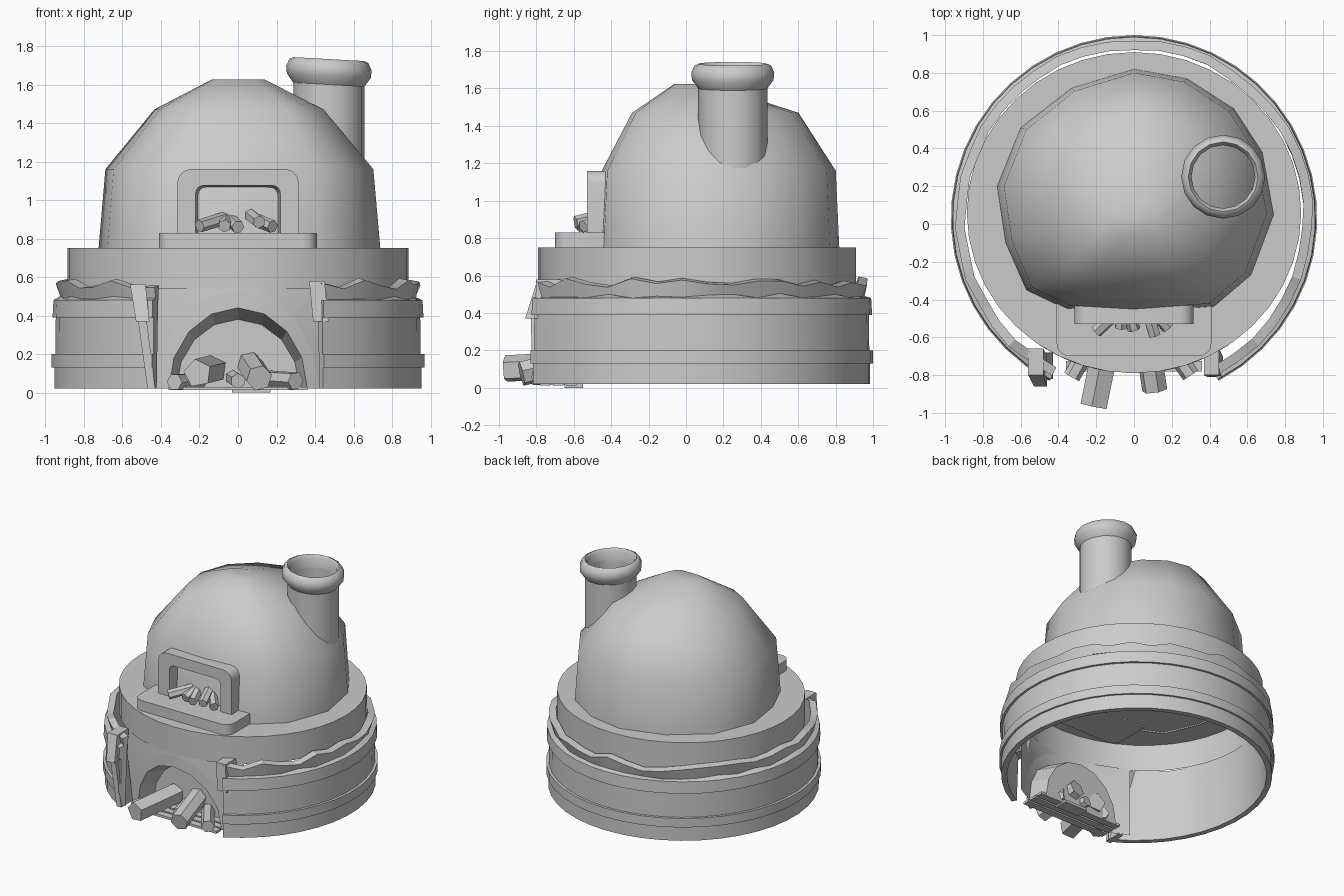
import bpy, bmesh, random
from math import sin, cos, pi, sqrt, radians
from mathutils import Vector

random.seed(4)
old = bpy.data.objects.get("Cube")
if old:
    bpy.data.objects.remove(old)

clay = bpy.data.materials.new("clay_grey")
clay.use_nodes = True
GREY = (0.6, 0.6, 0.6, 1)
clay.diffuse_color = GREY
clay.node_tree.nodes["Principled BSDF"].inputs["Base Color"].default_value = GREY


def grid(name, rows, loop=False, wrap=False, caps=(), angle=30):
    """Skin rows of points; loop closes each row, wrap joins last row to first."""
    bm = bmesh.new()
    vs = [[bm.verts.new(p) for p in row] for row in rows]
    n, m = len(rows), len(rows[0])
    for i in range(n if wrap else n - 1):
        for j in range(m if loop else m - 1):
            a, b = vs[i], vs[(i + 1) % n]
            k = (j + 1) % m
            bm.faces.new((a[j], a[k], b[k], b[j]))
    for c in caps:
        bm.faces.new(vs[c])
    if wrap and not loop:
        for j in (0, m - 1):
            bm.faces.new([r[j] for r in vs])
    bmesh.ops.recalc_face_normals(bm, faces=bm.faces)
    me = bpy.data.meshes.new(name)
    bm.to_mesh(me)
    bm.free()
    me.materials.append(clay)
    ob = bpy.data.objects.new(name, me)
    bpy.context.collection.objects.link(ob)
    bpy.ops.object.select_all(action='DESELECT')
    ob.select_set(True)
    bpy.context.view_layer.objects.active = ob
    bpy.ops.object.shade_smooth_by_angle(angle=radians(angle))
    return ob


def ring(cx, cy, rx, ry, z, n):
    return [(cx + rx * sin(2 * pi * i / n), cy + ry * cos(2 * pi * i / n), z) for i in range(n)]


def log(name, start, end, r, sides=6):
    a, b = Vector(start), Vector(end)
    d = (b - a).normalized()
    u = d.cross(Vector((0, 0, 1))).normalized()
    v = u.cross(d)
    turn = random.random()
    rows = []
    for p in (a, b):
        rows.append([p + r * (u * cos(turn + 2 * pi * i / sides) + v * sin(turn + 2 * pi * i / sides))
                     for i in range(sides)])
    return grid(name, rows, loop=True, caps=(0, 1))


def slab(name, low, high, z0, z1):
    """Prism between two four-point outlines."""
    return grid(name, [[(x, y, z0) for x, y in low], [(x, y, z1) for x, y in high]],
                loop=True, caps=(0, 1))


def rect(x0, x1, y0, y1):
    return [(x0, y0), (x1, y0), (x1, y1), (x0, y1)]


# Banded outer shell, open at the front, with a ragged upper edge
PROFILE = [(.955, .02), (.955, .13), (.97, .13), (.97, .2), (.95, .2), (.948, .39),
           (.965, .39), (.96, .48), (.925, .49), (.945, .55), (.895, .56), (.9, .45), (.915, .02)]
STEPS = 36
angles = [-152.5 + 305 * i / STEPS for i in range(STEPS + 1)]
rows = []
for r, z in PROFILE:
    row = []
    for i, a in enumerate(angles):
        t = radians(a)
        row.append((r * sin(t), .03 + r * cos(t), z))
    rows.append(row)
for i in range(STEPS + 1):
    dz, dr = random.uniform(-.015, .035), random.uniform(-.008, .008)
    for k in (9, 10):
        x, y, z = rows[k][i]
        rows[k][i] = (x * (1 + dr), y * (1 + dr), z + dz)
    x, y, z = rows[8][i]
    rows[8][i] = (x, y, z + random.uniform(-.01, .015))
grid("outer_shell", rows, wrap=True)

# Torn ends of the shell beside the fire arch
slab("torn_edge_right", rect(-.47, -.43, -.82, -.68), rect(-.52, -.475, -.83, -.68), .02, .38)
slab("torn_lip_right", rect(-.53, -.46, -.86, -.7), rect(-.56, -.48, -.8, -.66), .37, .56)
slab("torn_lip_left", rect(.39, .47, -.81, -.7), rect(.37, .45, -.8, -.66), .37, .58)

# Upper drum with a flat top
drum = [ring(0, .06, .885, .85, z, 40) for z in (.54, .75)]
grid("upper_drum", drum, loop=True, caps=(1,))


# Curved front wall around the arched fire opening
def front(x):
    return .06 - .85 * sqrt(1 - (x / .885) ** 2)


def arch(w, h, y=None):
    pts = []
    for i in range(9):
        t = pi * i / 8
        x = w * cos(t)
        pts.append((x, front(x) if y is None else y, .02 + h * sin(t)))
    return pts


frame = []
for i in range(9):
    t = pi * i / 8
    s = max(abs(cos(t)), abs(sin(t)))
    x = .5 * cos(t) / s
    frame.append((x, front(x), .02 + .53 * sin(t) / s))
grid("front_wall", [frame, arch(.42, .51)])
rim = arch(.42, .51)
grid("fire_arch", [rim, arch(.36, .42), arch(.32, .36, -.58)], caps=(2,), angle=20)

# Firewood and grate in the lower opening
log("big_log", (-.21, -.965, .1), (-.13, -.57, .12), .075, 5)
log("middle_log", (.11, -.88, .075), (.06, -.55, .15), .068, 6)
log("small_log_right", (-.33, -.81, .055), (-.2, -.58, .06), .045)
log("small_log_left", (.3, -.8, .06), (.15, -.58, .07), .048)
log("back_log", (0, -.74, .06), (-.03, -.55, .08), .04)
for i in range(3):
    y = -.78 + i * .07
    slab("grate_bar", rect(-.36, .36, y, y + .055), rect(-.36, .36, y, y + .055), .012, .03)
slab("grate_foot", rect(-.03, .17, -.65, -.55), rect(-.03, .17, -.65, -.55), 0, .02)

# Faceted dome, slightly uneven in outline
OUTLINE = [(0, .82), (.28, .77), (.53, .61), (.68, .38), (.74, .05), (.62, -.27), (.42, -.44),
           (0, -.47), (-.36, -.45), (-.57, -.35), (-.68, -.1), (-.725, .2), (-.6, .51), (-.33, .72)]
LEVELS = [(.74, 1, 1, .18), (1.16, .95, .97, .18), (1.47, .6, .69, .16), (1.625, .19, .14, .03)]
dome = [[(x * sx, cy + (y - .18) * sy, z) for x, y in OUTLINE] for z, sx, sy, cy in LEVELS]
grid("dome", dome, loop=True, caps=(3,), angle=60)

# Hollow chimney with a tilted rounded rim
CX, CY = .472, .25
pipe = [(.185, 1.1), (.185, 1.64)]
grid("chimney_pipe", [ring(CX, CY, r, r, z, 16) for r, z in pipe + [(.168, 1.64), (.168, 1.1)]],
     loop=True, wrap=True)
COLLAR = [(.185, 1.6), (.218, 1.645), (.222, 1.685), (.205, 1.722), (.185, 1.732), (.168, 1.71), (.168, 1.6)]
collar = [[(x, y, z - .055 * (x - CX)) for x, y, z in ring(CX, CY, r, r, z, 16)] for r, z in COLLAR]
grid("chimney_rim", collar, loop=True, wrap=True, angle=50)


# Oven ledge and door frame
def door(w, top, r, y):
    pts = [(w, y, .83)]
    for side in (0, 1):
        for i in range(5):
            t = pi / 2 * (side + i / 4)
            pts.append(((-1 if side else 1) * (w - r) + r * cos(t), y, top - r + r * sin(t)))
    return pts + [(-w, y, .83)]


grid("door_frame", [door(.315, 1.16, .07, -.53), door(.22, 1.075, .04, -.53),
                    door(.205, 1.065, .04, -.43), door(.315, 1.16, .07, -.43)], wrap=True)
ledge = [(.41, -.38)]
for side in (0, 1):
    for i in range(5):
        t = pi / 2 * (side + i / 4)
        ledge.append(((-1 if side else 1) * .34 + .07 * cos(t), -.63 - .07 * sin(t)))
ledge.append((-.41, -.38))
slab("oven_ledge", ledge, ledge, .74, .83)

# Small logs in the oven mouth
OVEN = [(-.2, -.57, -.07, -.45, .865), (-.07, -.55, -.06, -.42, .865), (0, -.56, -.04, -.42, .86),
        (.11, -.59, .06, -.43, .885), (.18, -.55, .08, -.43, .862)]
for x0, y0, x1, y1, z in OVEN:
    log("oven_log", (x0, y0, z), (x1, y1, z + .04), .034)
